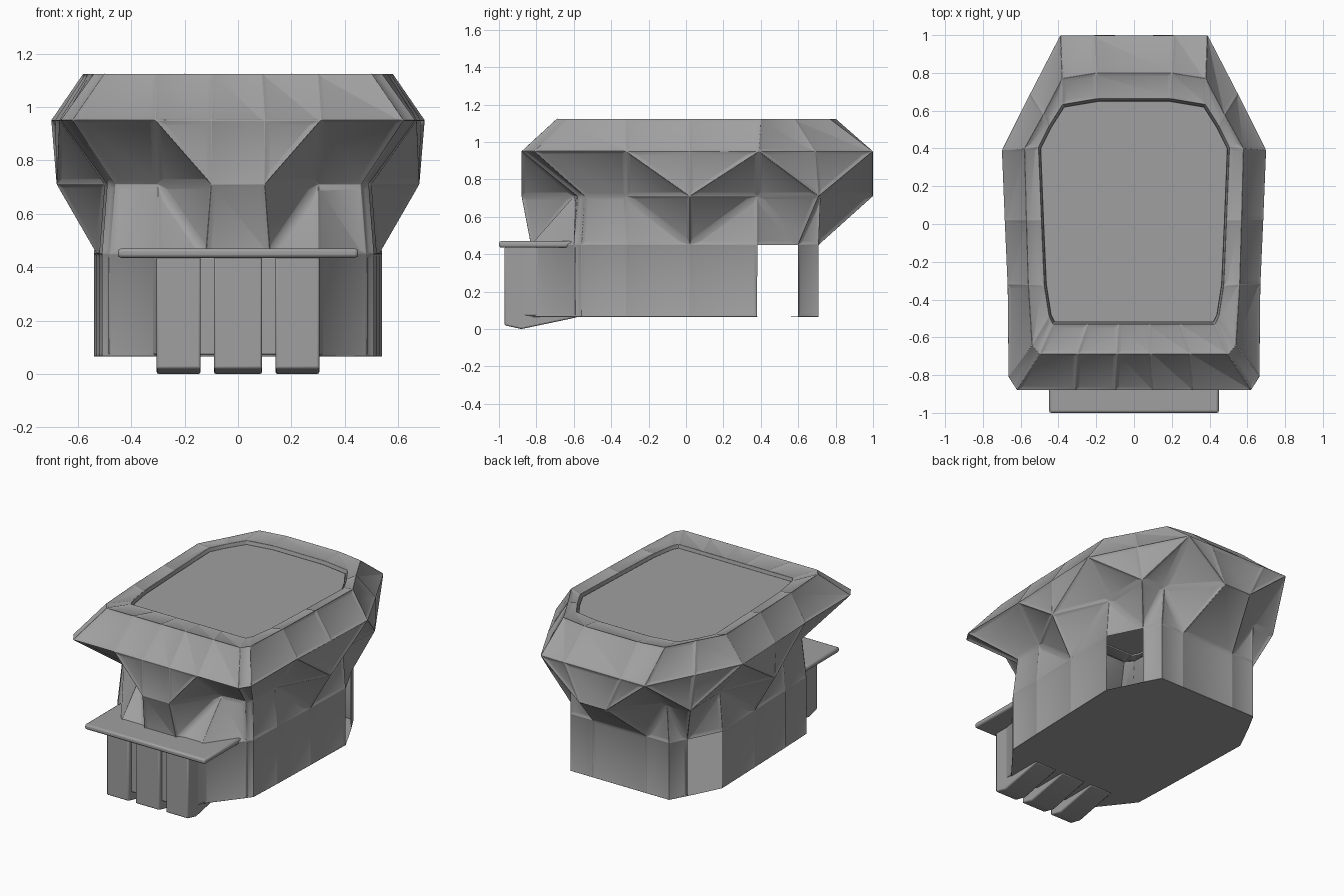
import bpy
import bmesh
import math

old_cube = bpy.data.objects.get("Cube")
if old_cube:
    bpy.data.objects.remove(old_cube, do_unlink=True)

# One plain grey material
grey = bpy.data.materials.new("stone grey")
grey.use_nodes = True
colour = (0.35, 0.35, 0.35, 1.0)
grey.diffuse_color = colour
grey.node_tree.nodes["Principled BSDF"].inputs["Base Color"].default_value = colour


def finish(bm, name, bevel):
    """Turn a bmesh into a named, softly bevelled object."""
    mesh = bpy.data.meshes.new(name)
    bm.to_mesh(mesh)
    bm.free()
    mesh.materials.append(grey)
    mesh.shade_smooth()
    mesh.set_sharp_from_angle(angle=math.radians(30))
    obj = bpy.data.objects.new(name, mesh)
    bpy.context.collection.objects.link(obj)
    mod = obj.modifiers.new("soft edges", "BEVEL")
    mod.width = bevel
    mod.segments = 2
    mod.limit_method = "ANGLE"
    mod.angle_limit = math.radians(30)
    return obj


def mirrored(half):
    """Complete a right-hand outline, front to back, into a closed loop."""
    return half + [(-x, y) for x, y in reversed(half)]


def prism(name, points, direction, bevel=0.008):
    """Extrude a flat polygon along a direction."""
    bm = bmesh.new()
    face = bm.faces.new([bm.verts.new(p) for p in points])
    new = bmesh.ops.extrude_face_region(bm, geom=[face])["geom"]
    verts = [v for v in new if isinstance(v, bmesh.types.BMVert)]
    bmesh.ops.translate(bm, verts=verts, vec=direction)
    bmesh.ops.recalc_face_normals(bm, faces=bm.faces)
    return finish(bm, name, bevel)


# Half outlines: front, front corner, side, diagonal, back
wall = [(.12, -.83), (.3, -.83), (.48, -.6), (.51, -.56), (.52, -.32),
        (.53, .02), (.54, .38), (.43, .6), (.37, .71), (.2, .71)]
neck = [(.1, -.88), (.3, -.6), (.46, -.58), (.49, -.54), (.5, -.32),
        (.68, .02), (.52, .38), (.53, .71), (.36, .72), (.1, 1)]
rim = [(.1, -.88), (.31, -.88), (.62, -.88), (.665, -.81), (.67, -.32),
       (.685, .02), (.7, .39), (.55, .69), (.39, 1), (.21, 1)]
crest = [(.09, -.69), (.3, -.69), (.5, -.69), (.54, -.64), (.56, -.32),
         (.57, .02), (.58, .4), (.48, .58), (.38, .77), (.2, .8)]
lip = [(.08, -.52), (.24, -.52), (.42, -.52), (.44, -.48), (.465, -.32),
       (.48, .02), (.495, .4), (.44, .51), (.37, .62), (.19, .65)]
lip_top = [(x * 1.02, y * 1.02) for x, y in lip]

BRACKETS = {0, 5, 7, 9}   # points that bulge out under the rim
DOOR = 6                  # open panel in each diagonal wall
half_count = len(wall)
count = 2 * half_count


def half_index(i):
    i %= count
    return i if i < half_count else count - 1 - i


# Shell: lofted rings, split along the brackets, with sunken panels
bm = bmesh.new()
rings = []
for outline, z in ((wall, .065), (wall, .45), (neck, .71), (rim, .95),
                   (crest, 1.125), (lip_top, 1.11), (lip, 1.06)):
    rings.append([bm.verts.new((x, y, z)) for x, y in mirrored(outline)])

panels = []
for row in range(len(rings) - 1):
    low, high = rings[row], rings[row + 1]
    for i in range(count):
        j = (i + 1) % count
        a, b = half_index(i), half_index(j)
        if row == 0 and {a, b} == {DOOR, DOOR + 1}:
            continue
        p, q, r, s = low[i], low[j], high[j], high[i]
        first, second = a in BRACKETS, b in BRACKETS
        if row in (1, 2) and first != second:
            # flare rows fold along a diagonal beside each bracket
            from_first = first
            if from_first:
                groups = [(p, q, r), (p, r, s)]
            else:
                groups = [(p, q, s), (q, r, s)]
        else:
            groups = [(p, q, r, s)]
        for group in groups:
            face = bm.faces.new(group)
            if row < 5:
                panels.append(face)

bm.faces.new(list(reversed(rings[0])))
bm.normal_update()
bmesh.ops.inset_individual(bm, faces=panels, thickness=0.018, depth=-0.007,
                           use_even_offset=True)
finish(bm, "tower_shell", 0.003)

# Deck set inside the rim
prism("top_deck", [(x, y, 1.07) for x, y in mirrored(lip)], (0, 0, .02), 0.002)

# Front ledge
prism("front_ledge",
      [(-.45, -1, .435), (.45, -1, .435), (.45, -.58, .435), (-.45, -.58, .435)],
      (0, 0, .035), 0.012)

# Buttress core spreading back to the wall
core = mirrored([(.29, -.94), (.33, -.74), (.4, -.65), (.49, -.59)])
prism("buttress_core", [(x, y, .07) for x, y in core], (0, 0, .37))

# Three front piers with undersides sloping up to the floor
profile = [(-.97, .44), (-.97, .02), (-.88, .0), (-.58, .063), (-.58, .44)]
for name, left, right in (("right_pier", -.305, -.14),
                          ("middle_pier", -.09, .09),
                          ("left_pier", .14, .305)):
    prism(name, [(left, y, z) for y, z in profile], (right - left, 0, 0))
